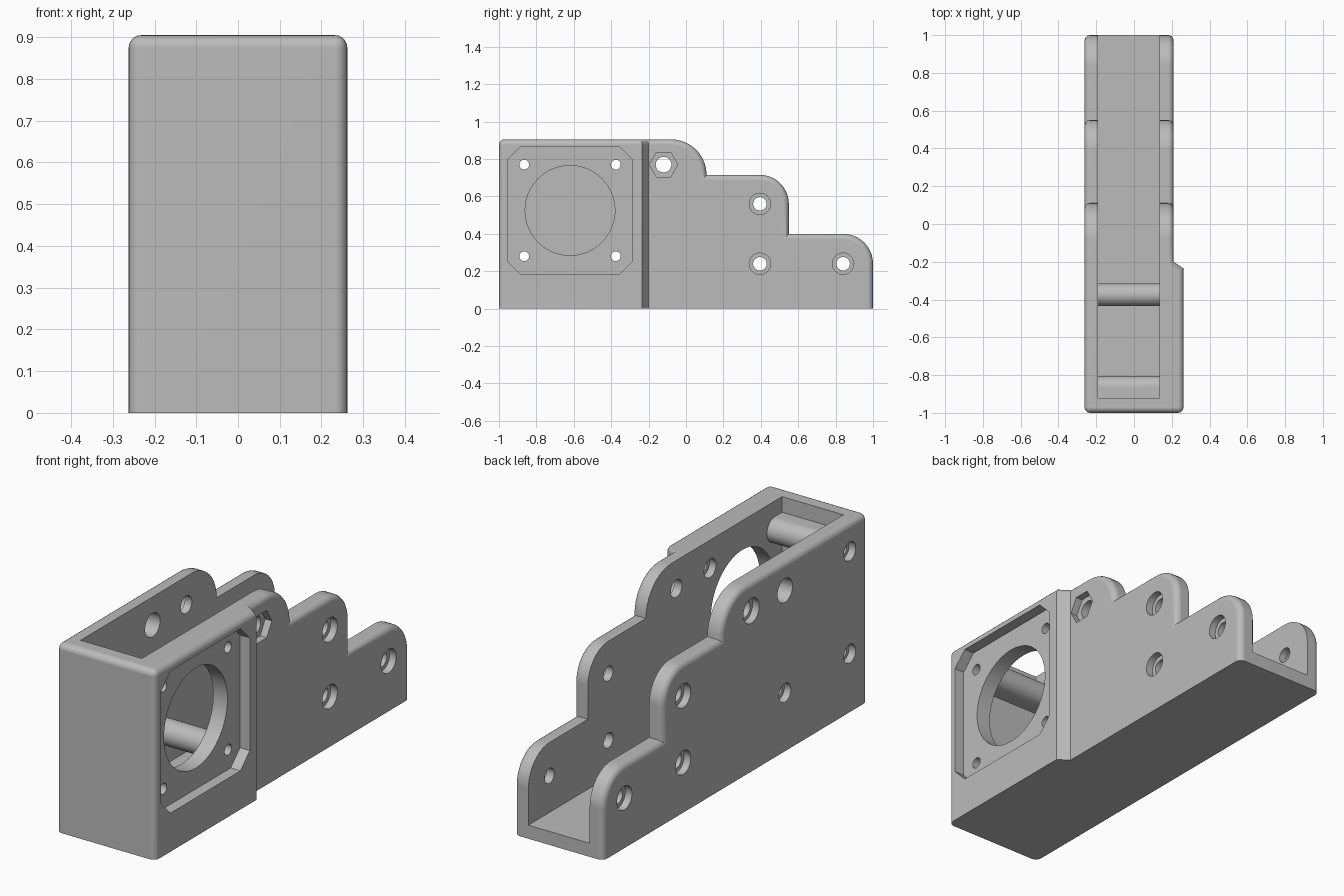
import bpy, bmesh
from math import pi, cos, sin, radians

cube = bpy.data.objects.get("Cube")
if cube:
    bpy.data.objects.remove(cube, do_unlink=True)

H = 0.905                                # overall height
X0, X1, X2 = -0.262, 0.21, 0.262         # left skin, thin wall skin, thick wall skin
IN0, IN1 = -0.19, 0.135                  # channel walls
FLOOR, FRONT = 0.065, -0.92
BORE = 0.035                             # counterbore depth

grey = bpy.data.materials.new("plain_grey")
grey.use_nodes = True
grey.diffuse_color = (0.5, 0.5, 0.5, 1)
grey.node_tree.nodes["Principled BSDF"].inputs["Base Color"].default_value = (0.5, 0.5, 0.5, 1)


def arc(y, z, r, a0, a1, n):
    return [(y + r * cos(a0 + (a1 - a0) * i / n), z + r * sin(a0 + (a1 - a0) * i / n))
            for i in range(n + 1)]


def circle(y, z, r, n=32):
    return arc(y, z, r, 0, 2 * pi, n)[:-1]


def rect(y0, y1, z0, z1):
    return [(y0, z0), (y1, z0), (y1, z1), (y0, z1)]


def to_object(bm, name):
    bmesh.ops.recalc_face_normals(bm, faces=bm.faces[:])
    mesh = bpy.data.meshes.new(name)
    bm.to_mesh(mesh)
    bm.free()
    mesh.materials.append(grey)
    ob = bpy.data.objects.new(name, mesh)
    bpy.context.collection.objects.link(ob)
    return ob


def prism(outline, x0, x1, name="cutter"):
    """Extrude a side outline (y, z) along x."""
    bm = bmesh.new()
    a = [bm.verts.new((x0, y, z)) for y, z in outline]
    b = [bm.verts.new((x1, y, z)) for y, z in outline]
    n = len(a)
    bm.faces.new(a)
    bm.faces.new(b)
    for i in range(n):
        j = (i + 1) % n
        bm.faces.new((a[i], a[j], b[j], b[i]))
    return to_object(bm, name)


# Bracket shell: stepped side profile, with the thick front wall on the left
def make_shell():
    y_thick, y_thin = -0.235, -0.2
    outline = [(-1, 0), (-1, H), (y_thick, H), (y_thin, H)]
    for y, z, r in ((-0.08, 0.715, 0.19), (0.395, 0.56, 0.155), (0.84, 0.24, 0.16)):
        outline += arc(y, z, r, pi / 2, 0, 10)
        if z == 0.56:
            outline.append((0.55, 0.4))
    outline += [(1, 0), (y_thin, 0), (y_thick, 0)]
    bm = bmesh.new()
    a = [bm.verts.new((X0, y, z)) for y, z in outline]
    b = [bm.verts.new((X2 if y <= y_thick else X1, y, z)) for y, z in outline]
    n = len(a)
    bm.faces.new(a)
    bm.faces.new((b[0], b[1], b[2], b[-1]))
    bm.faces.new((b[2], b[3], b[-2], b[-1]))
    bm.faces.new(b[3:-1])
    for i in range(n):
        j = (i + 1) % n
        bm.faces.new((a[i], a[j], b[j], b[i]))
    # Round every outer edge except those on the base
    rounded = [bm.edges.get((a[1], b[1]))]
    for ring in (a, b):
        for i in range(n):
            v, w = ring[i], ring[(i + 1) % n]
            if max(v.co.z, w.co.z) > 0.001:
                rounded.append(bm.edges.get((v, w)))
    bmesh.ops.recalc_face_normals(bm, faces=bm.faces[:])
    bmesh.ops.bevel(bm, geom=rounded, offset=0.03, offset_type='OFFSET', segments=5,
                    profile=0.5, affect='EDGES', clamp_overlap=False)
    return to_object(bm, "bracket_body")


body = make_shell()
bpy.ops.object.select_all(action='DESELECT')
bpy.context.view_layer.objects.active = body
body.select_set(True)


def combine(tool, operation='DIFFERENCE'):
    tool.hide_render = True
    mod = body.modifiers.new("shape", 'BOOLEAN')
    mod.operation = operation
    mod.solver = 'EXACT'
    mod.object = tool
    bpy.ops.object.modifier_apply(modifier=mod.name)
    bpy.data.objects.remove(tool, do_unlink=True)


def cut(outline, x0, x1):
    combine(prism(outline, x0, x1))


# Channel, open at the top and back
cut(rect(FRONT, 1.2, FLOOR, 1.2), IN0, IN1)

# Cross tubes around the screws; the front ones blend into the end wall
Y_NEAR, Y_FAR, Z_LOW, Z_HIGH = -0.865, -0.375, 0.28, 0.77
TUBE = 0.06
tubes = [circle(Y_FAR, Z_LOW, TUBE)]
for z in (Z_LOW, Z_HIGH):
    tubes.append(arc(Y_NEAR, z, TUBE, -pi / 2, pi / 2, 16)
                 + [(-0.96, z + TUBE), (-0.96, z - TUBE)])
for outline in tubes:
    combine(prism(outline, IN0 - 0.03, IN1 + 0.03), 'UNION')

# Mounting recess with clipped corners, and the large round opening
y0, y1, z0, z1, c = -0.955, -0.285, 0.185, 0.865, 0.07
cut([(y0 + c, z0), (y1 - c, z0), (y1, z0 + c), (y1, z1 - c),
     (y1 - c, z1), (y0 + c, z1), (y0, z1 - c), (y0, z0 + c)], X1, 0.4)
cut(circle(-0.62, 0.525, 0.24, 64), 0, 0.4)

# Mounting screw holes
for y in (Y_NEAR, Y_FAR):
    for z in (Z_LOW, Z_HIGH):
        cut(circle(y, z, 0.026), -0.4, 0.4)
        if (y, z) == (Y_FAR, Z_HIGH):
            cut(circle(y, z, 0.057), -0.4, 0)
            cut(circle(y, z, 0.045), 0, IN1 + BORE)
        else:
            cut(circle(y, z, 0.045), -0.4, X0 + BORE)

# Upper bolt hole with a six-sided nut recess
cut(circle(-0.12, Z_HIGH, 0.042), -0.4, 0.4)
cut(circle(-0.12, Z_HIGH, 0.06), -0.4, X0 + BORE)
cut(circle(-0.12, Z_HIGH, 0.076, 6), X1 - BORE, 0.4)

# Rear holes, counterbored on both sides
for y, z in ((0.395, 0.56), (0.395, 0.24), (0.84, 0.24)):
    cut(circle(y, z, 0.036), -0.4, 0.4)
    cut(circle(y, z, 0.057), -0.4, X0 + BORE)
    cut(circle(y, z, 0.057), X1 - BORE, 0.4)

# Smooth curves, crisp edges, flat large faces
bpy.ops.object.shade_smooth_by_angle(angle=radians(30))
weighted = body.modifiers.new("flat_faces", 'WEIGHTED_NORMAL')
weighted.keep_sharp = True
